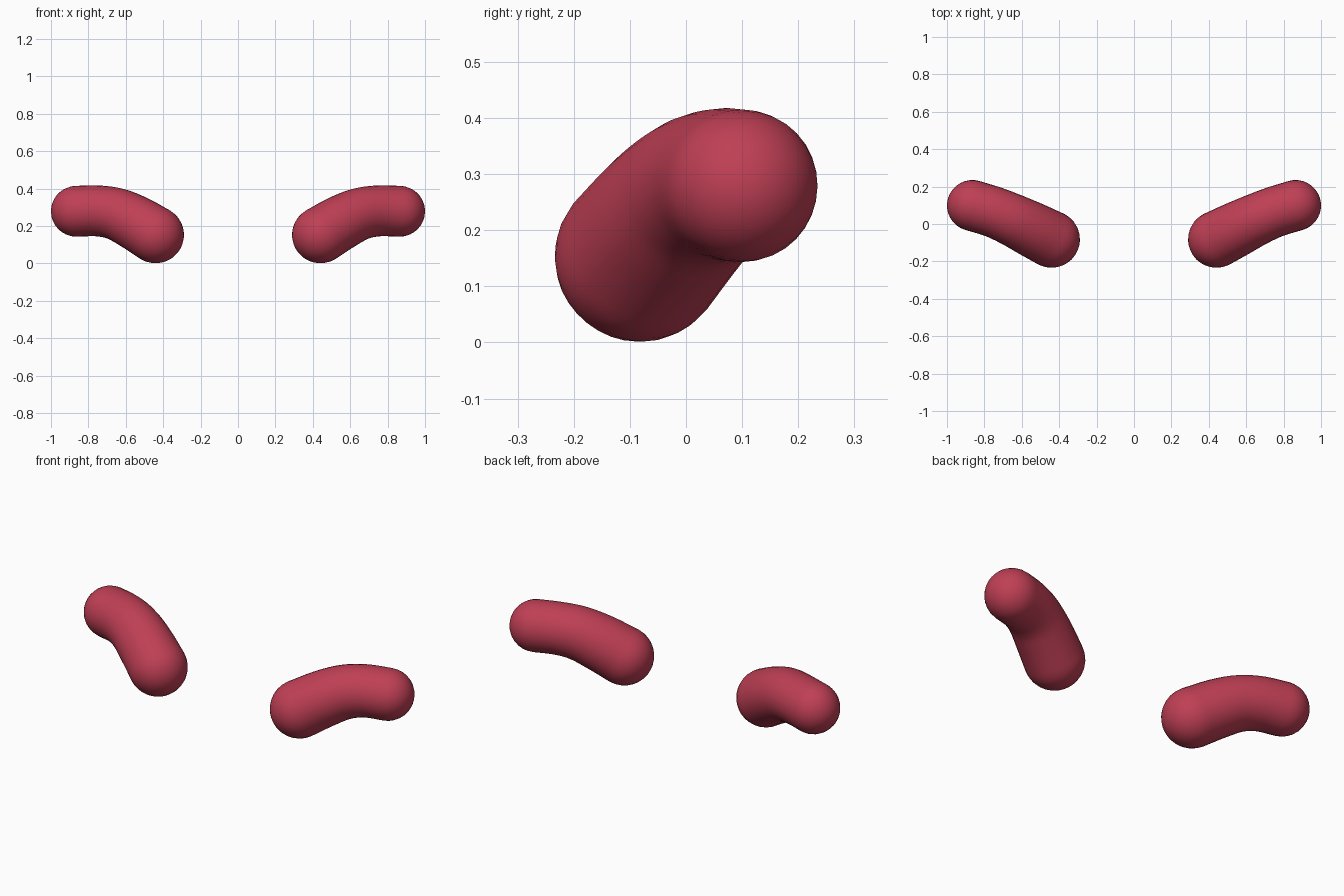
import bpy, bmesh, math
from mathutils import Vector

if "Cube" in bpy.data.objects:
    bpy.data.objects.remove(bpy.data.objects["Cube"])

red = bpy.data.materials.new("soft_red")
red.diffuse_color = (0.52, 0.05, 0.09, 1)
red.use_nodes = True
red.node_tree.nodes["Principled BSDF"].inputs["Base Color"].default_value = red.diffuse_color

# Centre line of the bean from inner to outer end: x, y, z, radius
KEYS = [(0.441, -0.082, 0.153, 0.152), (0.55, -0.027, 0.218, 0.147),
        (0.65, 0.022, 0.264, 0.140), (0.75, 0.064, 0.281, 0.136),
        (0.864, 0.099, 0.279, 0.136)]
SIDES, STEPS, CAP = 32, 6, 8


def smooth_path(keys, steps):
    """Catmull-Rom samples of position and radius."""
    k = [Vector(p) for p in keys]
    k = [2 * k[0] - k[1]] + k + [2 * k[-1] - k[-2]]
    out = []
    for a, b, c, d in zip(k, k[1:], k[2:], k[3:]):
        for i in range(steps):
            t = i / steps
            out.append(0.5 * (2 * b + (c - a) * t + (2 * a - 5 * b + 4 * c - d) * t * t
                              + (3 * b - a - 3 * c + d) * t ** 3))
    return out + [k[-2]]


def bean(name, side):
    path = smooth_path(KEYS, STEPS)
    pts = [Vector((p[0] * side, p[1], p[2])) for p in path]
    rad = [p[3] for p in path]
    n = len(pts)
    tan = [(pts[min(i + 1, n - 1)] - pts[max(i - 1, 0)]).normalized() for i in range(n)]

    # Rings: rounded start cap, body, rounded end cap
    rings = []
    for j in range(1, CAP):
        a = j / CAP * math.pi / 2
        rings.append((pts[0] - tan[0] * rad[0] * math.cos(a), tan[0], rad[0] * math.sin(a)))
    rings += list(zip(pts, tan, rad))
    for j in range(CAP - 1, 0, -1):
        a = j / CAP * math.pi / 2
        rings.append((pts[-1] + tan[-1] * rad[-1] * math.cos(a), tan[-1], rad[-1] * math.sin(a)))

    bm = bmesh.new()
    loops = []
    for c, t, r in rings:
        u = Vector((0, 0, 1)).cross(t).normalized()
        v = t.cross(u)
        loops.append([bm.verts.new(c + r * (u * math.cos(w) + v * math.sin(w)))
                      for w in (2 * math.pi * s / SIDES for s in range(SIDES))])
    for a, b in zip(loops, loops[1:]):
        for s in range(SIDES):
            q = (s + 1) % SIDES
            bm.faces.new((a[s], a[q], b[q], b[s]))
    # Close both tips
    for loop, tip in ((loops[0], pts[0] - tan[0] * rad[0]),
                      (loops[-1], pts[-1] + tan[-1] * rad[-1])):
        pole = bm.verts.new(tip)
        for s in range(SIDES):
            bm.faces.new((loop[s], loop[(s + 1) % SIDES], pole))
    bmesh.ops.recalc_face_normals(bm, faces=bm.faces)
    for f in bm.faces:
        f.smooth = True
    mesh = bpy.data.meshes.new(name)
    bm.to_mesh(mesh)
    bm.free()
    mesh.materials.append(red)
    bpy.context.collection.objects.link(bpy.data.objects.new(name, mesh))


# Mirrored pair
bean("right_bean", 1)
bean("left_bean", -1)
